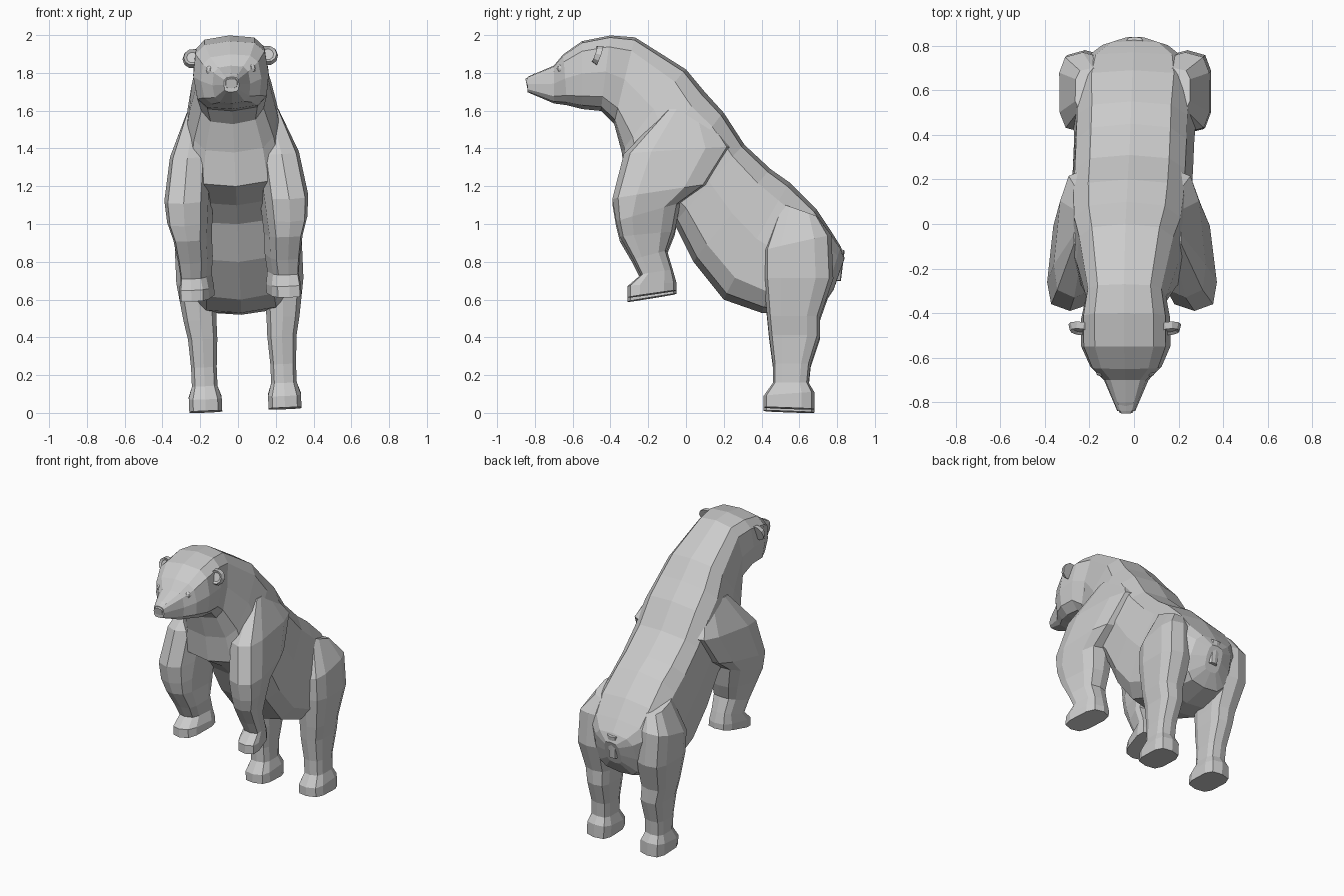
import bpy
import bmesh
import math
from mathutils import Matrix, Vector

default = bpy.data.objects.get("Cube")
if default:
    bpy.data.objects.remove(default)

# The whole animal leans slightly to its right
LEAN = Matrix.Translation((.04, 0, 0)) @ Matrix.Rotation(-.043, 4, 'Y')


def finish(name, bm):
    """Lean the mesh, clean its normals and link it as a flat-shaded object."""
    bm.transform(LEAN)
    bmesh.ops.recalc_face_normals(bm, faces=bm.faces)
    mesh = bpy.data.meshes.new(name)
    bm.to_mesh(mesh)
    bm.free()
    obj = bpy.data.objects.new(name, mesh)
    bpy.context.collection.objects.link(obj)


def outline(sides, power):
    """Boxy oval cross-section as (depth, width) fractions."""
    def soften(value):
        return math.copysign(abs(value) ** power, value)

    angles = [math.tau * i / sides for i in range(sides)]
    return [(soften(math.cos(a)), soften(math.sin(a))) for a in angles]


def loft(name, sections, ring_shape, side=1, splay=0):
    """Skin rings given as (y1, z1, y2, z2, half width, centre x).

    Splay pushes the first edge of each ring outwards and the second inwards.
    """
    bm = bmesh.new()
    rings = []
    for y1, z1, y2, z2, half_width, centre in sections:
        start, end = Vector((0, y1, z1)), Vector((0, y2, z2))
        middle, reach = (start + end) / 2, (start - end) / 2
        ring = []
        for depth, width in ring_shape:
            offset = centre + half_width * width + splay * depth
            across = Vector((side * offset, 0, 0))
            ring.append(bm.verts.new(middle + reach * depth + across))
        rings.append(ring)
    for low, high in zip(rings, rings[1:]):
        for i in range(len(low)):
            bm.faces.new((low[i - 1], low[i], high[i], high[i - 1]))
    bm.faces.new(rings[0])
    bm.faces.new(rings[-1])
    finish(name, bm)


def ear(name, side):
    """Thin rounded disc with a dished front."""
    bm = bmesh.new()
    place = (Matrix.Translation((side * .2, -.47, 1.89))
             @ Matrix.Rotation(side * .3, 4, 'Y')
             @ Matrix.Rotation(math.radians(70), 4, 'X'))
    bmesh.ops.create_cone(bm, cap_ends=True, segments=10, radius1=.055,
                          radius2=.045, depth=.03, matrix=place)
    caps = [face for face in bm.faces if len(face.verts) > 4]
    front = min(caps, key=lambda face: face.calc_center_median().y)
    bmesh.ops.inset_region(bm, faces=[front], thickness=.015, depth=-.01)
    finish(name, bm)


def eye(name, side):
    """Small faceted ball set into the face."""
    bm = bmesh.new()
    place = Matrix.Translation((side * .11, -.66, 1.82))
    bmesh.ops.create_uvsphere(bm, u_segments=8, v_segments=6, radius=.025, matrix=place)
    finish(name, bm)


body_shape = outline(sides=12, power=.6)
limb_shape = outline(sides=10, power=.6)

# Head, neck and torso, from muzzle to rump: top edge, bottom edge, half width
body = [
    (-.84, 1.78, -.84, 1.7, .04),
    (-.7, 1.84, -.7, 1.64, .1),
    (-.65, 1.9, -.63, 1.63, .16),
    (-.55, 1.97, -.55, 1.61, .2),
    (-.4, 2, -.45, 1.6, .2),
    (-.27, 1.99, -.38, 1.53, .18),
    (0, 1.82, -.34, 1.38, .23),
    (.1, 1.7, -.32, 1.2, .26),
    (.2, 1.59, -.16, 1.1, .27),
    (.31, 1.42, -.06, 1, .27),
    (.45, 1.29, .04, .8, .27),
    (.55, 1.22, .2, .6, .27),
    (.69, 1.08, .4, .53, .28),
    (.77, .96, .55, .52, .26),
    (.82, .88, .72, .56, .16),
    (.84, .82, .78, .65, .06),
]
loft("body", [(*section, 0) for section in body], body_shape)

# Limbs, from the top down: front edge, back edge, half width, centre
foreleg = [
    (-.1, 1.6, .1, 1.6, .06, .17),
    (-.33, 1.36, .25, 1.4, .11, .22),
    (-.39, 1.12, .12, 1.2, .12, .25),
    (-.37, 1, -.03, 1.1, .11, .25),
    (-.35, .92, -.06, .95, .09, .24),
    (-.28, .8, -.1, .85, .08, .23),
    (-.24, .72, -.07, .75, .07, .23),
    (-.31, .66, -.05, .68, .08, .23),
    (-.31, .6, -.05, .64, .08, .23),
]
hind_leg = [
    (.5, 1.1, .7, 1.03, .08, .18),
    (.41, .85, .77, .93, .11, .23),
    (.41, .7, .78, .7, .11, .23),
    (.43, .5, .71, .5, .09, .22),
    (.44, .4, .71, .4, .08, .21),
    (.46, .25, .66, .25, .07, .21),
    (.46, .15, .65, .15, .07, .21),
    (.41, .08, .68, .1, .09, .21),
    (.41, .02, .68, .01, .09, .21),
]
for label, side in (("left", 1), ("right", -1)):
    loft(label + "_foreleg", foreleg, limb_shape, side, splay=.03)
    loft(label + "_hind_leg", hind_leg, limb_shape, side)
    ear(label + "_ear", side)
    eye(label + "_eye", side)

# Nose pad and stubby tail
nose = [(-.85, 1.77, -.84, 1.72, .03, 0), (-.8, 1.8, -.8, 1.7, .05, 0)]
tail = [(.76, .88, .84, .86, .04, 0), (.76, .7, .82, .7, .03, 0)]
loft("nose", nose, limb_shape)
loft("tail", tail, limb_shape)
